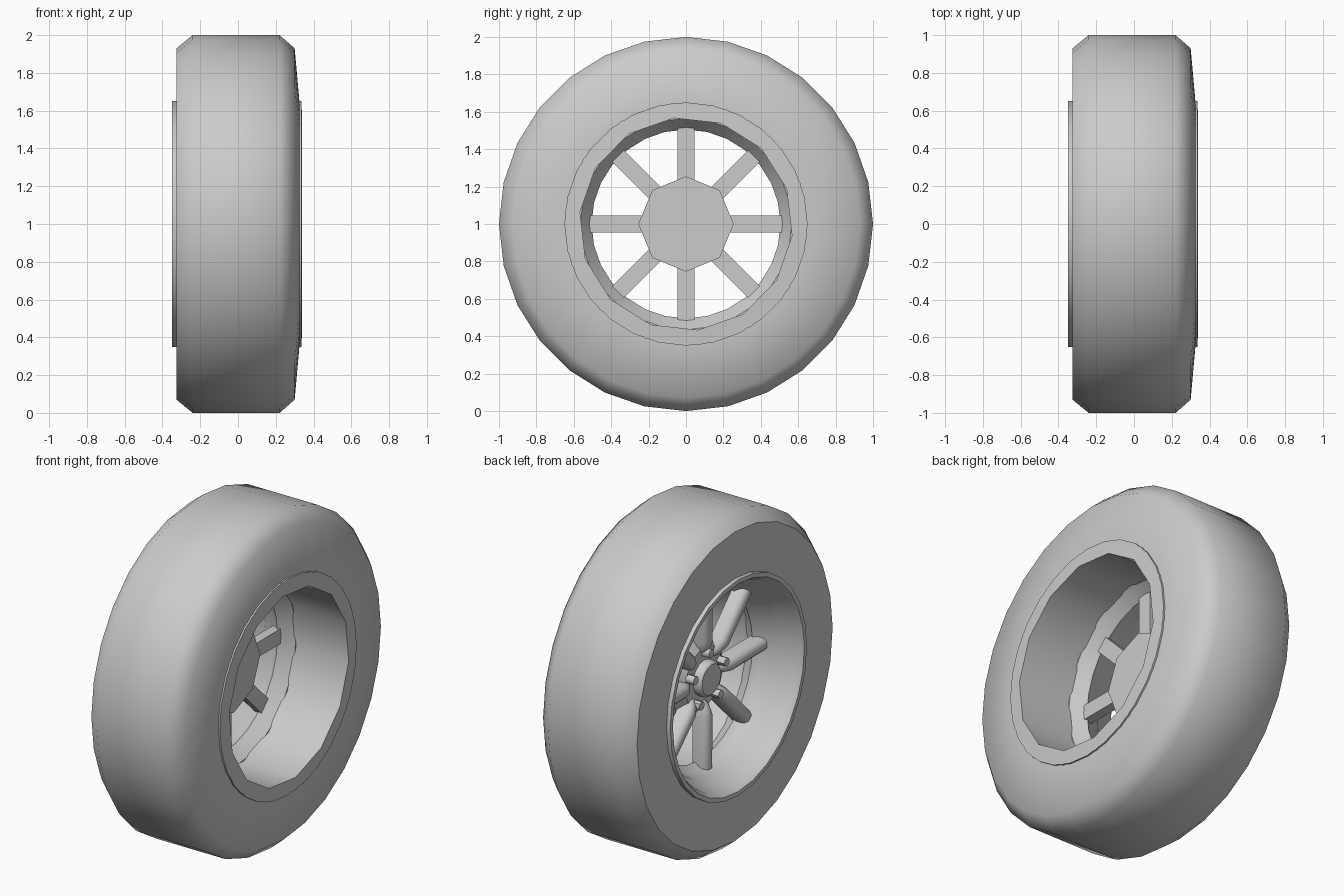
import bpy, bmesh
from math import sin, cos, pi, radians
from mathutils import Matrix

if "Cube" in bpy.data.objects:
    bpy.data.objects.remove(bpy.data.objects["Cube"])

CENTRE = (0, 0, 1)


def finish(name, bm, angle=45):
    bmesh.ops.remove_doubles(bm, verts=bm.verts, dist=1e-5)
    bmesh.ops.recalc_face_normals(bm, faces=bm.faces)
    mesh = bpy.data.meshes.new(name)
    bm.to_mesh(mesh)
    bm.free()
    ob = bpy.data.objects.new(name, mesh)
    bpy.context.collection.objects.link(ob)
    ob.location = CENTRE
    bpy.ops.object.select_all(action='DESELECT')
    ob.select_set(True)
    bpy.context.view_layer.objects.active = ob
    bpy.ops.object.shade_smooth_by_angle(angle=radians(angle))
    return ob


def lathe(name, profile, sides, turn=0.0, closed=True, angle=45, offset=(0, 0)):
    """Spin an (x, radius) profile about the x axis; open profiles get end caps."""
    bm = bmesh.new()
    rings = []
    for x, r in profile:
        ring = []
        for i in range(sides):
            a = turn + 2 * pi * i / sides
            ring.append(bm.verts.new((x, offset[0] + r * sin(a), offset[1] + r * cos(a))))
        rings.append(ring)
    pairs = list(zip(rings, rings[1:]))
    if closed:
        pairs.append((rings[-1], rings[0]))
    else:
        bm.faces.new(rings[0])
        bm.faces.new(rings[-1])
    for a, b in pairs:
        for i in range(sides):
            j = (i + 1) % sides
            bm.faces.new((a[i], a[j], b[j], b[i]))
    return finish(name, bm, angle)


# Tyre: chamfered tread and nearly flat sidewalls
lathe("tyre", [(-0.325, 0.62), (-0.325, 0.93), (-0.24, 1.0), (0.22, 1.0),
               (0.30, 0.93), (0.325, 0.65), (0.325, 0.62)], 28)

# Outer rim: dished lip stepping inward to the spoke seat
lathe("rim_face", [(-0.32, 0.65), (-0.35, 0.65), (-0.35, 0.625), (-0.32, 0.605),
                   (-0.24, 0.585), (-0.20, 0.55), (-0.13, 0.535), (-0.09, 0.505),
                   (-0.01, 0.565), (-0.01, 0.61)], 28, angle=35)

# Inner barrel: coarse-sided, open toward +x
lathe("rim_barrel", [(-0.02, 0.61), (-0.02, 0.57), (0.34, 0.57), (0.335, 0.65), (0.31, 0.65)],
      14, turn=radians(-6.5))

# Back lip that fills the barrel out to the round tyre opening
lathe("back_lip", [(0.31, 0.61), (0.335, 0.61), (0.335, 0.65), (0.31, 0.65)], 28)

# Hub: octagonal plate, narrowing toward the front
lathe("hub", [(-0.03, 0.255), (-0.07, 0.255), (-0.12, 0.19)], 8, closed=False, angle=30)
lathe("hub_cap", [(-0.10, 0.105), (-0.155, 0.105), (-0.17, 0.09)], 14, closed=False)

# Lug bolts
for k in range(5):
    a = 2 * pi * k / 5
    lathe(f"lug_bolt_{k + 1}", [(-0.10, 0.026), (-0.17, 0.026)], 8, closed=False,
          offset=(0.155 * sin(a), 0.155 * cos(a)))

# Spokes: flat back, rounded front, tapered at the hub end
SECTION = [(-0.045, 0.0), (-0.045, -0.04), (-0.036, -0.072), (-0.018, -0.09),
           (0.018, -0.09), (0.036, -0.072), (0.045, -0.04), (0.045, 0.0)]
STATIONS = [(0.13, 0.45, 0.45), (0.17, 0.8, 0.8), (0.22, 1, 1), (0.545, 1, 0.95)]
for k in range(8):
    bm = bmesh.new()
    rings = [[bm.verts.new((-0.075 + d * depth, t * width, r)) for t, d in SECTION]
             for r, width, depth in STATIONS]
    n = len(SECTION)
    for a, b in zip(rings, rings[1:]):
        for i in range(n):
            j = (i + 1) % n
            bm.faces.new((a[i], a[j], b[j], b[i]))
    bm.faces.new(rings[0])
    bm.faces.new(rings[-1])
    bmesh.ops.transform(bm, matrix=Matrix.Rotation(k * pi / 4, 4, 'X'), verts=bm.verts)
    finish(f"spoke_{k + 1}", bm)
